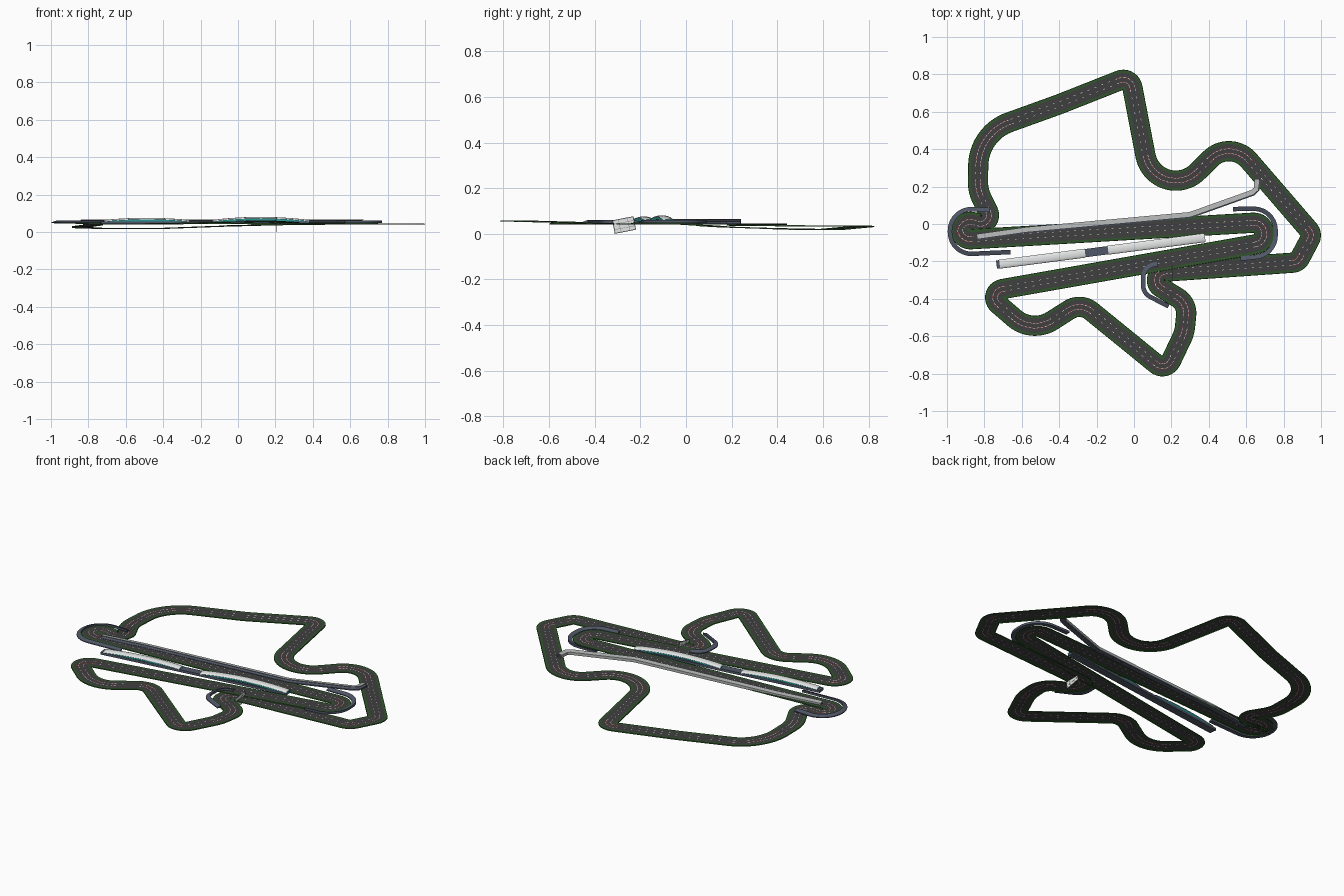
import bpy
import math
from mathutils import Vector, Matrix

cube = bpy.data.objects.get("Cube")
if cube:
    bpy.data.objects.remove(cube, do_unlink=True)


def material(name, r, g, b):
    m = bpy.data.materials.new(name)
    m.use_nodes = True
    m.diffuse_color = (r, g, b, 1)
    m.node_tree.nodes["Principled BSDF"].inputs["Base Color"].default_value = (r, g, b, 1)
    return m


ASPHALT = material("asphalt", .05, .05, .05)
GRASS = material("grass green", .03, .09, .025)
WHITE = material("line white", .85, .85, .85)
RED = material("kerb red", .6, .06, .06)
SEATS = material("seating blue grey", .08, .095, .135)
CANOPY = material("canopy white", .8, .82, .82)
ROOF = material("roof grey", .45, .46, .46)
GLASS = material("glass teal", .025, .32, .31)
STEEL = material("steel grey", .25, .26, .26)


def make_object(name, verts, faces, mats, indices=None, smooth=False):
    mesh = bpy.data.meshes.new(name)
    mesh.from_pydata(verts, [], faces)
    for m in mats:
        mesh.materials.append(m)
    for i, p in enumerate(mesh.polygons):
        p.use_smooth = smooth
        if indices:
            p.material_index = indices[i]
    mesh.update()
    ob = bpy.data.objects.new(name, mesh)
    bpy.context.collection.objects.link(ob)
    return ob


def rounded_path(corners, closed, step):
    """Polyline with filleted corners (x, y, z, radius), evenly resampled."""
    pts, n = [], len(corners)
    for i, (x, y, z, r) in enumerate(corners):
        p = Vector((x, y, z))
        if not closed and i in (0, n - 1):
            pts.append(p)
            continue
        a = Vector(corners[i - 1][:3]) - p
        b = Vector(corners[(i + 1) % n][:3]) - p
        ua, ub = a.normalized(), b.normalized()
        half = ua.angle(ub) / 2
        t = r / math.tan(half)
        mid = (ua + ub).normalized()
        centre = p + mid * (r / math.sin(half))
        s, e = p + ua * t - centre, p + ub * t - centre
        for k in range(17):
            pts.append(centre + s.slerp(e, k / 16).normalized() * r)
    if closed:
        pts.append(pts[0].copy())
    out, carry = [pts[0]], 0.0
    for a, b in zip(pts, pts[1:]):
        d, pos = (b - a).length, step - carry
        while pos <= d and d > 0:
            out.append(a.lerp(b, pos / d))
            pos += step
        carry = d - (pos - step)
    if closed and (out[-1] - out[0]).length < step * .6:
        out.pop()
    elif not closed:
        out.append(pts[-1])
    return out


def heading(path, i, closed):
    n = len(path)
    a = path[i - 1] if closed or i else path[0]
    b = path[(i + 1) % n] if closed or i < n - 1 else path[-1]
    return Vector((b.x - a.x, b.y - a.y, 0)).normalized()


def sweep(name, path, profile, mats, rule=None, closed=False, loop=False, smooth=False):
    """Carries a (side, height) profile along a path; side is left of travel."""
    n, m = len(path), len(profile)
    verts, faces, idx = [], [], []
    for i, p in enumerate(path):
        d = heading(path, i, closed)
        left = Vector((-d.y, d.x, 0))
        verts += [p + left * s + Vector((0, 0, h)) for s, h in profile]
    for i in range(n if closed else n - 1):
        k = (i + 1) % n
        for j in range(m if loop else m - 1):
            q = (j + 1) % m
            faces.append((i * m + j, i * m + q, k * m + q, k * m + j))
            idx.append(rule(i, j) if rule else 0)
    if loop and not closed:
        faces += [tuple(reversed(range(m))), tuple(range((n - 1) * m, n * m))]
        idx += [0, 0]
    return make_object(name, verts, faces, mats, idx, smooth)


# Circuit: corners of the centre line with height and bend radius
corners = [
    (.70, -.10, .05, .054), (.69, .01, .05, .054),
    (-.93, -.085, .052, .056), (-.93, .03, .052, .056),
    (-.735, -.025, .045, .046), (-.835, .18, .032, .2),
    (-.83, .485, .022, .25), (-.4, .64, .022, .6),
    (-.02, .79, .036, .05), (.12, .06, .04, .165),
    (.515, .455, .045, .14), (.955, -.055, .045, .045),
    (.875, -.205, .045, .045), (.02, -.265, .045, .046),
    (.285, -.425, .048, .1), (.27, -.58, .054, .2),
    (.17, -.79, .06, .05), (-.285, -.42, .05, .1),
    (-.545, -.585, .046, .17), (-.80, -.365, .045, .046)]
track = rounded_path(corners, True, .01)


def road_rule(i, j):
    """Grass on the rims, kerbs on bends, sparse dashes on straights."""
    if j in (0, 1, 7, 8):
        return 1
    if j in (3, 5):
        ahead = heading(track, (i + 2) % len(track), True)
        if heading(track, i - 2, True).angle(ahead) > .08:
            return (2, 3)[i % 2]
        return 2 if i % 4 == 0 else 0
    return 0


rim = [(.0115, 0), (.0142, 0), (.038, 0), (.0525, 0), (.054, -.005)]
bands = [(-s, h) for s, h in reversed(rim)] + rim
road = sweep("race_track", track, bands, [ASPHALT, GRASS, WHITE, RED], road_rule, closed=True)
road.data.flip_normals()

# Curved open stands outside the hairpins, rising away from the road
stands = {
    "west_hairpin_stand": (.115, [(-.77, .075), (-.983, .085), (-.985, -.165), (-.66, -.15)]),
    "east_hairpin_stand": (.115, [(.57, -.185), (.757, -.165), (.757, .082), (.53, .08)]),
    "south_hairpin_stand": (.07, [(.125, -.215), (.05, -.22), (.048, -.37), (.185, -.44)])}
for name, (radius, pts) in stands.items():
    path = rounded_path([(x, y, .048, radius) for x, y in pts], False, .015)
    side = 1 if name.startswith("east") else -1
    sweep(name, path, [(-.012, 0), (.012, 0), (.012, .009 - side * .004),
                       (-.012, .009 + side * .004)], [SEATS], loop=True)

# Main grandstand north of the start straight: seating plus sloped roof
line = [(-.84, -.07), (-.58, -.033), (.3, .048), (.655, .175), (.66, .24)]
path = rounded_path([(x, y, .046, .03) for x, y in line], False, .03)
sweep("main_grandstand_seats", path,
      [(-.017, 0), (.012, 0), (.012, .015), (-.017, .007)], [SEATS], loop=True)
sweep("main_grandstand_roof", path,
      [(-.012, .02), (.016, .016), (.016, .0), (.013, .0), (.013, .014), (-.012, .018)],
      [ROOF], loop=True)

# Pit complex between the straights: slab, glass halls and arched canopies
start, end = Vector((-.735, -.217, .046)), Vector((.38, -.073, .046))
sweep("pit_slab", [start, end],
      [(-.022, -.004), (.022, -.004), (.022, .01), (-.022, .01)], [SEATS], loop=True)
for name, u0, u1, rise in (("west", .015, .425, .012), ("east", .535, 1, .017)):
    arch = []
    for k in range(25):
        u = k / 24
        p = start.lerp(end, u0 + (u1 - u0) * u)
        p.z = .061 + rise * math.sin(math.pi * u) ** .8
        arch.append(p)
    sweep(name + "_pit_glass", arch,
          [(-.02, -.016), (.02, -.016), (.02, -.003), (-.02, -.003)], [GLASS], loop=True)
    curve = [(.024 * math.sin(a), .008 * math.cos(a) - .005)
             for a in (math.pi * (.5 - k / 8) for k in range(9))]
    sweep(name + "_pit_canopy", arch, curve, [CANOPY], smooth=True)


# Tilted sign frame beside the south hairpin
def box(name, y, z, wide, tall, thick, mat):
    tilt = Matrix.Translation((.205, -.271, .0385)) @ Matrix.Rotation(math.radians(11), 4, 'X')
    verts = [tilt @ Vector((sx * thick / 2, y + sy * wide / 2, z + sz * tall / 2))
             for sx in (-1, 1) for sy in (-1, 1) for sz in (-1, 1)]
    faces = [(0, 1, 3, 2), (4, 6, 7, 5), (0, 4, 5, 1), (2, 3, 7, 6), (0, 2, 6, 4), (1, 5, 7, 3)]
    make_object(name, verts, faces, [mat])


box("sign_panel", 0, 0, .09, .056, .002, CANOPY)
for side, label in ((-1, "lower"), (1, "upper")):
    box(label + "_sign_rail", 0, side * .028, .096, .004, .004, STEEL)
    box(label + "_inner_rail", 0, side * .012, .09, .002, .003, STEEL)
for side, label in ((-1, "south"), (1, "north")):
    box(label + "_sign_post", side * .0455, 0, .004, .06, .004, STEEL)
    box(label + "_inner_post", side * .02, 0, .002, .056, .003, STEEL)
